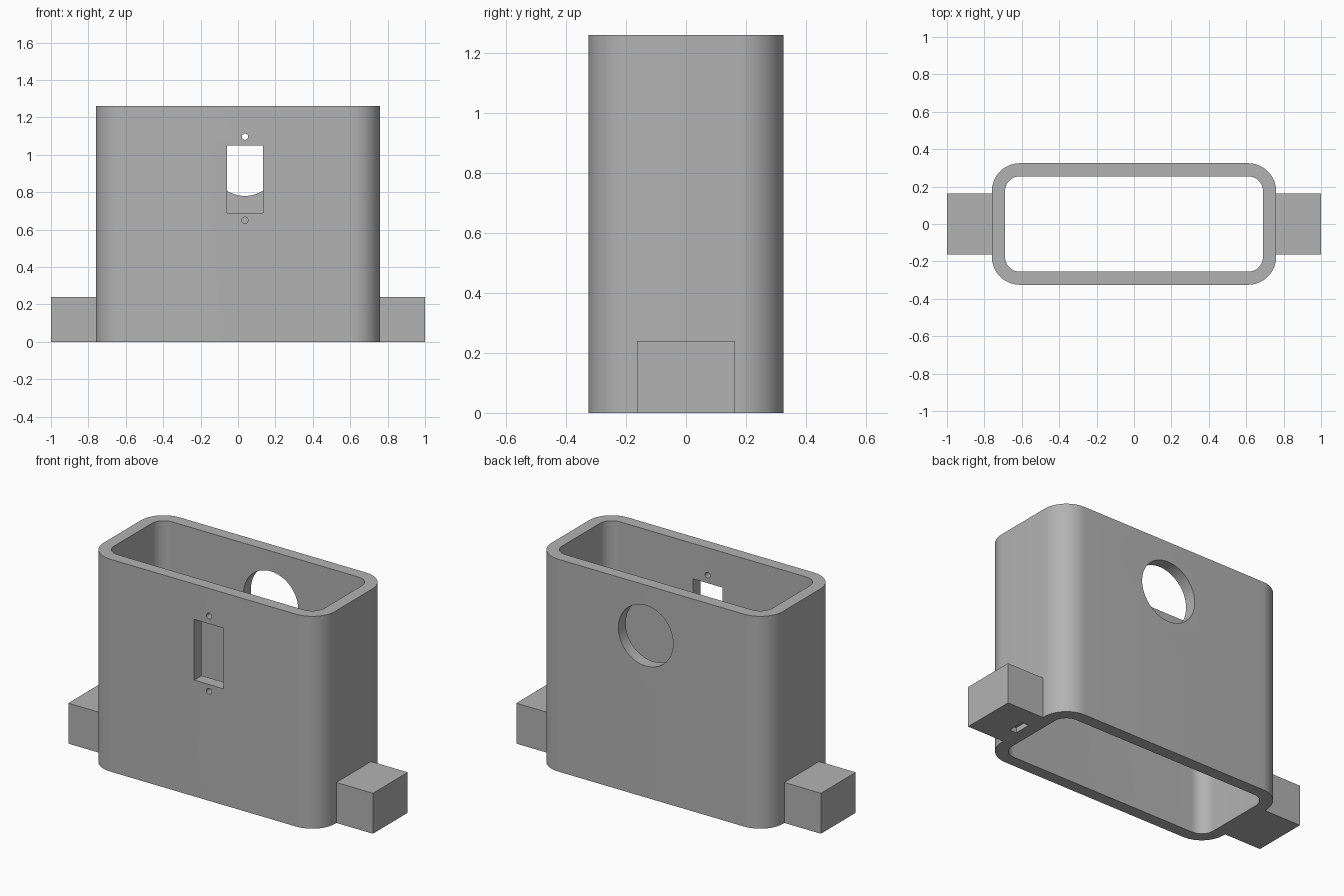
import bpy, bmesh, math

if "Cube" in bpy.data.objects:
    bpy.data.objects.remove(bpy.data.objects["Cube"], do_unlink=True)

grey = bpy.data.materials.new("plain_grey")
grey.use_nodes = True
colour = (0.45, 0.45, 0.45, 1)
grey.diffuse_color = colour
grey.node_tree.nodes["Principled BSDF"].inputs["Base Color"].default_value = colour


def finish(name, bm):
    bmesh.ops.recalc_face_normals(bm, faces=bm.faces[:])
    mesh = bpy.data.meshes.new(name)
    bm.to_mesh(mesh)
    bm.free()
    mesh.materials.append(grey)
    obj = bpy.data.objects.new(name, mesh)
    bpy.context.collection.objects.link(obj)
    return obj


def rounded_outline(hx, hy, r, steps=16):
    pts = []
    corners = ((1, 1), (-1, 1), (-1, -1), (1, -1))
    for quarter, (sx, sy) in enumerate(corners):
        for i in range(steps + 1):
            a = (quarter + i / steps) * math.pi / 2
            pts.append((sx * (hx - r) + r * math.cos(a),
                        sy * (hy - r) + r * math.sin(a)))
    return pts


def box(name, lo, hi):
    bm = bmesh.new()
    bmesh.ops.create_cube(bm, size=1)
    for v in bm.verts:
        v.co = [(a + b) / 2 + c * (b - a) for a, b, c in zip(lo, hi, v.co)]
    return finish(name, bm)


def rod(name, x, y, z, radius, sides):
    # Round cutter running front to back
    bpy.ops.mesh.primitive_cylinder_add(vertices=sides, radius=radius, depth=0.2,
                                        location=(x, y, z),
                                        rotation=(math.pi / 2, 0, 0))
    obj = bpy.context.object
    obj.name = name
    obj.data.materials.append(grey)
    return obj


def cut(target, cutter):
    mod = target.modifiers.new(cutter.name, "BOOLEAN")
    mod.operation = "DIFFERENCE"
    mod.solver = "EXACT"
    mod.object = cutter
    bpy.ops.object.select_all(action="DESELECT")
    bpy.context.view_layer.objects.active = target
    target.select_set(True)
    bpy.ops.object.modifier_apply(modifier=mod.name)
    bpy.data.objects.remove(cutter, do_unlink=True)


# Open rounded sleeve: outer and inner walls joined by rims
height = 1.26
bm = bmesh.new()
rings = []
for outline, z in ((rounded_outline(0.76, 0.325, 0.15), 0),
                   (rounded_outline(0.76, 0.325, 0.15), height),
                   (rounded_outline(0.69, 0.255, 0.08), height),
                   (rounded_outline(0.69, 0.255, 0.08), 0)):
    rings.append([bm.verts.new((x, y, z)) for x, y in outline])
count = len(rings[0])
for k in range(4):
    a, b = rings[k], rings[(k + 1) % 4]
    for i in range(count):
        j = (i + 1) % count
        bm.faces.new((a[i], a[j], b[j], b[i]))
sleeve = finish("sleeve", bm)

# Front window with screw holes, and round opening in the back
mid = 0.037
cut(sleeve, box("window_cutter", (mid - 0.097, -0.4, 0.69), (mid + 0.097, -0.2, 1.05)))
for z in (0.65, 1.097):
    cut(sleeve, rod("screw_cutter", mid, -0.29, z, 0.017, 24))
cut(sleeve, rod("opening_cutter", mid, 0.29, 0.96, 0.18, 64))

# Side feet, butted into the wall
feet = {}
for side, s in (("left", 1), ("right", -1)):
    x = sorted((s * 0.75, s))
    feet[side] = box(side + "_foot", (x[0], -0.163, 0), (x[1], 0.163, 0.24))

# Small slot under one foot
cut(feet["left"], box("slot_cutter", (0.765, -0.05, -0.1), (0.81, 0.05, 0.03)))

bpy.ops.object.select_all(action="DESELECT")
sleeve.select_set(True)
bpy.context.view_layer.objects.active = sleeve
bpy.ops.object.shade_smooth_by_angle(angle=math.radians(30))
